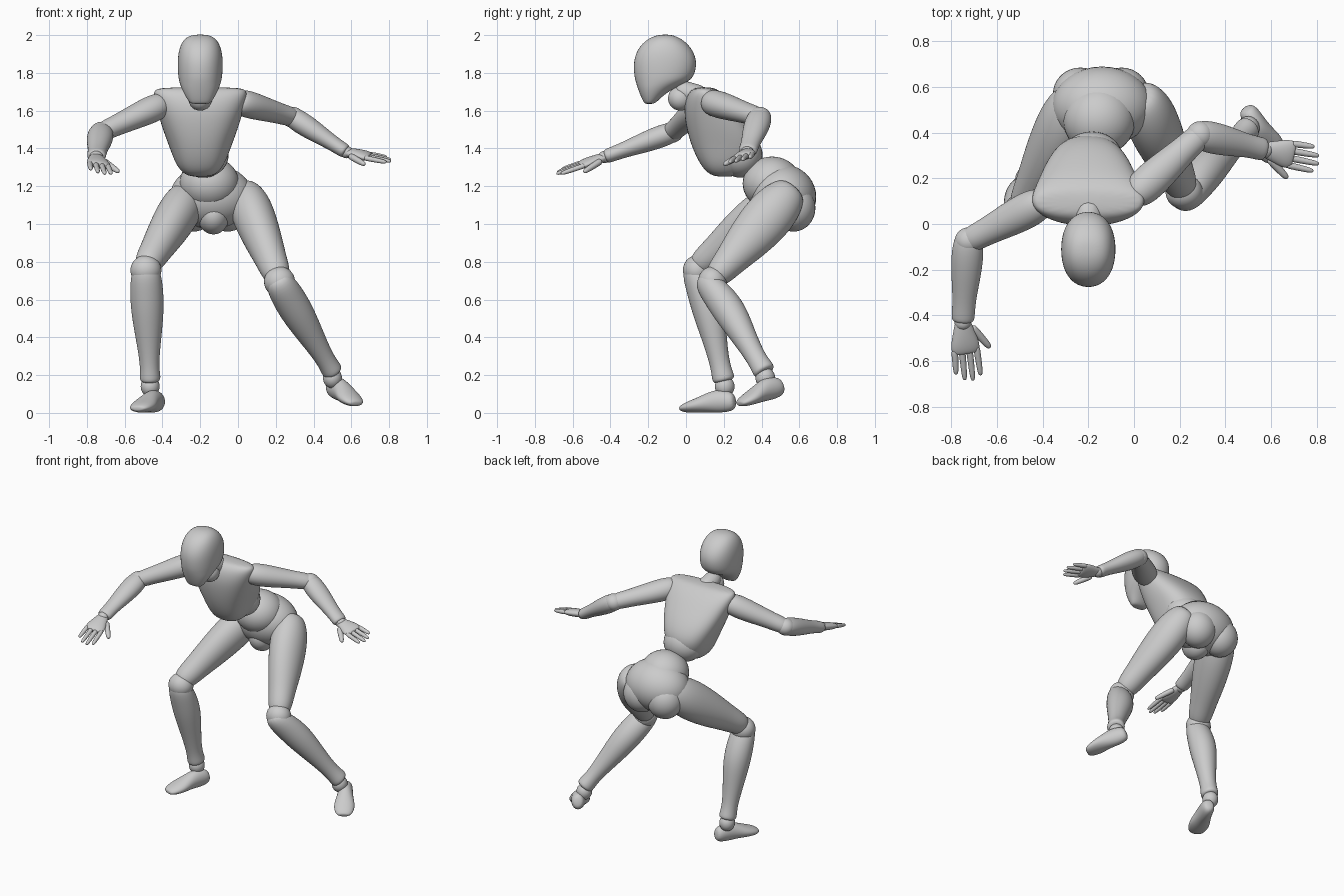
import bpy, bmesh, math
from mathutils import Vector, Matrix


def finish(name, bm, subsurf=0):
    bmesh.ops.recalc_face_normals(bm, faces=bm.faces)
    me = bpy.data.meshes.new(name)
    bm.to_mesh(me)
    bm.free()
    me.polygons.foreach_set("use_smooth", [True] * len(me.polygons))
    ob = bpy.data.objects.new(name, me)
    bpy.context.collection.objects.link(ob)
    if subsurf:
        mod = ob.modifiers.new("smooth", 'SUBSURF')
        mod.levels = mod.render_levels = subsurf
    return ob


def ball(name, centre, radii, tilt=0):
    bm = bmesh.new()
    m = Matrix.Translation(centre) @ Matrix.Rotation(tilt, 4, 'X') @ Matrix.Diagonal((*radii, 1))
    bmesh.ops.create_uvsphere(bm, u_segments=32, v_segments=20, radius=1, matrix=m)
    return finish(name, bm)


def loft(name, p0, p1, sections, hint, power=2.0, n=16):
    """Skin rings (t along p0-p1, half width, half depth, depth offset)."""
    p0, p1, hint = Vector(p0), Vector(p1), Vector(hint)
    d = (p1 - p0).normalized()
    v = (hint - d * hint.dot(d)).normalized()
    u = v.cross(d)
    bm = bmesh.new()
    rings = []
    for t, a, b, off in sections:
        c = p0.lerp(p1, t) + v * off
        ring = []
        for i in range(n):
            w = 2 * math.pi * i / n
            cx, sy = math.cos(w), math.sin(w)
            ex = math.copysign(abs(cx) ** (2 / power), cx)
            ey = math.copysign(abs(sy) ** (2 / power), sy)
            ring.append(bm.verts.new(c + u * a * ex + v * b * ey))
        rings.append(ring)
    for r, s in zip(rings, rings[1:]):
        for i in range(n):
            bm.faces.new((r[i], r[(i + 1) % n], s[(i + 1) % n], s[i]))
    bm.faces.new(rings[0])
    bm.faces.new(rings[-1])
    return finish(name, bm, 2)


def slices(name, x, rows, power):
    """Horizontal slices: (z, half width, y front, y back)."""
    secs = [(z, a, (yb - yf) / 2, (yb + yf) / 2) for z, a, yf, yb in rows]
    return loft(name, (x, 0, 0), (x, 0, 1), secs, (0, 1, 0), power)


# Head, neck
slices("head", -.2, [
    (1.635, .045, -.215, -.175), (1.645, .06, -.225, -.155), (1.68, .082, -.242, -.12),
    (1.72, .102, -.258, -.06), (1.755, .114, -.27, .02), (1.79, .12, -.278, .05),
    (1.86, .123, -.282, .062), (1.92, .116, -.262, .04), (1.965, .098, -.225, .0),
    (1.992, .07, -.18, -.045), (2.003, .03, -.135, -.085)], 2.2)
ball("neck", (-.2, -.03, 1.665), (.063, .065, .065))
loft("neck_base", (-.2, .1, 1.66), (-.2, -.06, 1.72),
     [(0, .075, .07, 0), (.5, .06, .06, 0), (1, .055, .055, 0)], (0, 0, 1))

# Ribcage, waist
slices("chest", -.2, [
    (1.25, .04, .17, .24), (1.262, .085, .12, .29), (1.31, .13, .075, .355),
    (1.4, .163, .03, .405), (1.5, .202, .0, .37), (1.6, .232, -.015, .29),
    (1.67, .252, -.002, .225), (1.705, .25, .02, .18), (1.725, .22, .05, .14)], 2.5)
ball("abdomen", (-.185, .29, 1.365), (.135, .115, .12))

# Pelvis group
ball("pelvis", (-.14, .515, 1.145), (.22, .175, .17), -.3)
ball("belly", (-.152, .455, 1.215), (.158, .155, .142))
ball("crotch", (-.13, .47, 1.045), (.085, .11, .1))
for side, x in (("right", -.235), ("left", -.055)):
    ball(side + "_buttock", (x, .57, 1.085), (.12, .115, .125))

THIGH = [(-.24, .05, .06, 0), (-.17, .09, .1, 0), (0, .115, .13, 0), (.22, .115, .138, 0),
         (.5, .102, .118, 0), (.75, .085, .088, 0), (.93, .078, .075, 0), (1.03, .05, .05, 0)]
SHIN = [(-.1, .045, .04, .01), (-.03, .08, .07, .01), (.15, .09, .085, -.005),
        (.35, .09, .09, -.012), (.6, .07, .068, -.006), (.85, .05, .052, 0),
        (.96, .056, .06, 0), (1, .056, .06, 0), (1.02, .04, .04, 0)]
FOOT = [(-.02, .025, .03, 0), (.06, .044, .055, 0), (.3, .048, .064, .01), (.5, .056, .052, .008),
        (.7, .07, .04, 0), (.9, .062, .029, -.004), (1.0, .045, .018, -.006), (1.03, .025, .01, -.006)]

# Legs: hip, knee, ankle, heel, toe
LEGS = {
    "right": ((-.29, .48, 1.1), (-.488, .06, .775), (-.487, .06, .735), (-.465, .2, .175),
              (-.415, .255, .063), (-.53, -.02, .03)),
    "left": ((.06, .49, 1.1), (.215, .15, .71), (.225, .13, .68), (.5, .415, .22),
             (.492, .505, .145), (.625, .285, .057)),
}
for side, (hip, knee, shin, ankle, heel, toe) in LEGS.items():
    loft(side + "_thigh", hip, knee, THIGH, (0, -1, .3))
    ball(side + "_knee", [(a + b) / 2 for a, b in zip(knee, shin)], (.082, .076, .08))
    loft(side + "_shin", shin, ankle, SHIN, (0, -1, 0))
    ball(side + "_ankle", Vector(ankle) - Vector((0, -.005, .035)), (.05, .052, .055))
    loft(side + "_foot", heel, toe, FOOT, (0, 0, 1))

UPPER = [(-.16, .04, .04, 0), (-.1, .07, .068, 0), (.1, .083, .075, 0), (.4, .076, .066, 0),
         (.75, .06, .055, 0), (.95, .06, .054, 0), (1.08, .04, .035, 0)]
FORE = [(-.12, .035, .03, 0), (-.06, .06, .052, 0), (.12, .073, .062, 0), (.4, .068, .056, 0),
        (.75, .05, .04, 0), (.95, .053, .04, 0), (1, .045, .034, 0)]
PALM = [(-.08, .025, .018, 0), (0, .036, .024, 0), (.2, .052, .027, 0), (.38, .066, .026, 0),
        (.5, .062, .02, 0), (.53, .05, .012, 0)]
FINGER = [(-.1, .012, .012, 0), (0, .016, .015, 0), (.45, .0145, .014, 0),
          (.85, .0125, .012, 0), (1, .007, .007, 0)]

# Arms: shoulder, elbow, wrist, fingertip, direction towards the thumb
ARMS = {
    "right": ((-.43, .08, 1.62), (-.725, -.075, 1.485), (-.75, -.43, 1.355),
              (-.722, -.69, 1.268), (1, 0, -.2)),
    "left": ((.03, .15, 1.64), (.29, .39, 1.565), (.575, .325, 1.38),
             (.815, .28, 1.335), (0, -1, -.25)),
}
for side, (sh, el, wr, tip, thumb) in ARMS.items():
    loft(side + "_upper_arm", sh, el, UPPER, (0, 0, 1))
    ball(side + "_elbow", el, (.06, .06, .055))
    loft(side + "_forearm", el, wr, FORE, (0, 0, 1))
    ball(side + "_wrist", wr, (.036, .036, .032))
    wr, tip = Vector(wr), Vector(tip)
    d = tip - wr
    across = Vector(thumb)
    across = (across - d * across.dot(d) / d.length_squared).normalized()
    up = across.cross(d)
    if up.z < 0:
        up = -up
    loft(side + "_palm", wr, tip, PALM, up)
    # Fingers fan slightly; the index is nearest the thumb
    for k, reach in enumerate((.93, 1.0, .97, .85)):
        s = 1.5 - k
        a = wr + d * .48 + across * s * .033
        b = wr + d * reach + across * s * .036
        loft(f"{side}_finger_{k + 1}", a, b, FINGER, up, n=10)
    a = wr + d * .15 + across * .045 - up.normalized() * .008
    b = wr + d * .52 + across * .112 - up.normalized() * .02
    loft(side + "_thumb", a, b, [(t, x * 1.25, y * 1.25, o) for t, x, y, o in FINGER], up, n=10)
